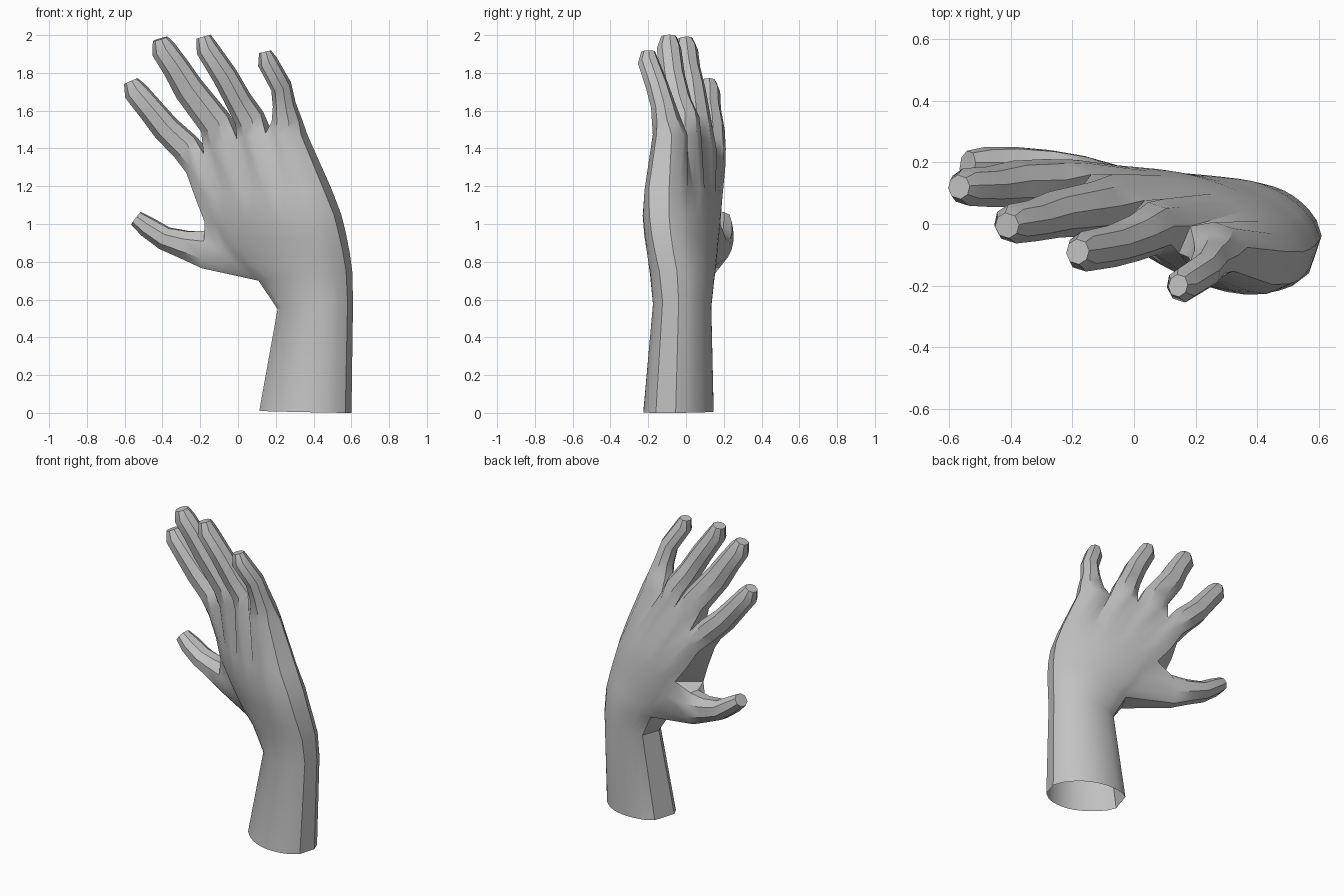
import bpy, bmesh, math
from mathutils import Vector

cube = bpy.data.objects.get("Cube")
if cube:
    bpy.data.objects.remove(cube)

skin = bpy.data.materials.new("plain grey")
skin.use_nodes = True
grey = (0.54, 0.54, 0.54, 1)
skin.diffuse_color = grey
skin.node_tree.nodes["Principled BSDF"].inputs["Base Color"].default_value = grey

bm = bmesh.new()
COLS = 12          # three columns of faces for each of the four fingers
OCTAGON = [(-1, -.4), (-.45, -1), (.45, -1), (1, -.4),
           (1, .4), (.45, 1), (-.45, 1), (-1, .4)]


def row(points, front, back, sides, pull=0, knuckles=False):
    """One cross-section: palm-side verts and back-side verts, thumb to little finger.
    front: palm-side thickness at both ends; sides: relative thickness at both ends;
    pull: how far the back starts from the thumb edge."""
    pts = [Vector(p) for p in points]
    along = pts[-1] - pts[0]
    normal = Vector((-along.y, along.x, 0)).normalized()
    spans = len(pts) - 1

    def centre(t):
        k = min(int(t * spans), spans - 1)
        return pts[k].lerp(pts[k + 1], t * spans - k)

    def mix(pair, t):
        return pair[0] + (pair[1] - pair[0]) * t

    rows = ([], [])
    for i in range(COLS + 1):
        t = i / COLS
        bulge = (i % 3 != 0) if knuckles else max(0, math.sin(math.pi * t)) ** .65
        side = mix(sides, t)
        p = side + (1 - side) * bulge
        rows[0].append(bm.verts.new(centre(t) - normal * mix(front, t) * p))
        rows[1].append(bm.verts.new(centre(pull + (1 - pull) * t) + normal * back * p))
    return rows


def join(a, b):
    """Skin two closed loops of equal length."""
    n = len(a)
    for i in range(n):
        j = (i + 1) % n
        bm.faces.new((a[i], a[j], b[j], b[i]))


def digit(loop, stations):
    """Grow an eight-sided tube from an opening and close its tip."""
    prev = sum((v.co for v in loop), Vector()) / len(loop)
    centres = [Vector(s[:3]) for s in stations]
    for i, (*_, wide, thick) in enumerate(stations):
        ahead = centres[min(i + 1, len(centres) - 1)]
        tangent = (ahead - prev).normalized()
        u = Vector((.3, .95, 0)).cross(tangent).normalized()
        v = tangent.cross(u)
        ring = [bm.verts.new(centres[i] + u * a * wide + v * b * thick) for a, b in OCTAGON]
        join(loop, ring)
        loop, prev = ring, centres[i]
    bm.faces.new(loop)


# Forearm, wrist and palm sections from the open cuff to the knuckles
rows = [
    row([(.135, .035, .01), (.585, -.105, 0)], (.18, .19), .175, (.42, .3)),
    row([(.23, .045, .55), (.595, -.08, .59)], (.15, .155), .145, (.42, .3)),
    row([(.13, .07, .70), (.59, -.09, .75)], (.15, .18), .15, (.45, .3), .04),
    row([(.03, .09, .77), (.575, -.11, .85)], (.13, .19), .155, (.5, .3), .08),
    row([(-.07, .11, .88), (.555, -.125, .95)], (.11, .205), .155, (.55, .3), .12),
    row([(-.155, .125, 1.01), (.53, -.135, 1.05)], (.11, .21), .16, (.55, .3), .12),
    row([(-.205, .135, 1.13), (.475, -.135, 1.19)], (.09, .19), .14, (.55, .35), .06),
    row([(-.25, .14, 1.27), (-.16, .11, 1.37), (.015, .03, 1.45),
         (.165, -.05, 1.48), (.352, -.115, 1.47)], (.085, .09), .085, (.7, .5), 0, True),
]
THUMB = range(2, 5)     # row gaps left open on the thumb side
for r, (low, high) in enumerate(zip(rows, rows[1:])):
    a = low[0] + low[1][::-1]
    b = high[0] + high[1][::-1]
    for i in range(len(a)):
        if i == len(a) - 1 and r in THUMB:
            continue
        j = (i + 1) % len(a)
        bm.faces.new((a[i], a[j], b[j], b[i]))

# Four fingers, index to little
fingers = [
    [(-.28, .13, 1.41, .075, .075), (-.38, .13, 1.505, .07, .07), (-.47, .12, 1.615, .064, .06),
     (-.545, .12, 1.705, .06, .056), (-.568, .12, 1.757, .036, .036)],
    [(-.12, .05, 1.535, .083, .08), (-.26, .03, 1.715, .077, .068), (-.33, .01, 1.83, .068, .06),
     (-.395, 0, 1.925, .063, .058), (-.412, -.005, 1.98, .038, .038)],
    [(.06, -.015, 1.56, .075, .08), (.005, -.045, 1.65, .066, .069), (-.07, -.072, 1.785, .063, .062),
     (-.165, -.09, 1.93, .056, .06), (-.183, -.09, 1.992, .036, .038)],
    [(.258, -.105, 1.55, .075, .07), (.245, -.122, 1.63, .057, .06), (.228, -.153, 1.73, .052, .056),
     (.155, -.2, 1.86, .05, .052), (.143, -.2, 1.912, .03, .034)],
]
top_front, top_back = rows[-1]
for i, stations in enumerate(fingers):
    cut = slice(i * 3, i * 3 + 4)
    digit(top_front[cut] + top_back[cut][::-1], stations)

# Thumb
edge = rows[2:6]
opening = [r[0][0] for r in edge] + [r[1][0] for r in edge[::-1]]
digit(opening, [(-.17, .14, .865, .1, .08), (-.28, .165, .89, .074, .074),
                (-.39, .18, .925, .06, .068), (-.48, .185, .985, .052, .062),
                (-.54, .19, 1.03, .04, .045)])

bmesh.ops.recalc_face_normals(bm, faces=bm.faces)
mesh = bpy.data.meshes.new("hand")
bm.to_mesh(mesh)
bm.free()
mesh.materials.append(skin)
hand = bpy.data.objects.new("hand", mesh)
bpy.context.collection.objects.link(hand)

bpy.context.view_layer.objects.active = hand
hand.select_set(True)
bpy.ops.object.shade_smooth_by_angle(angle=math.radians(35))
